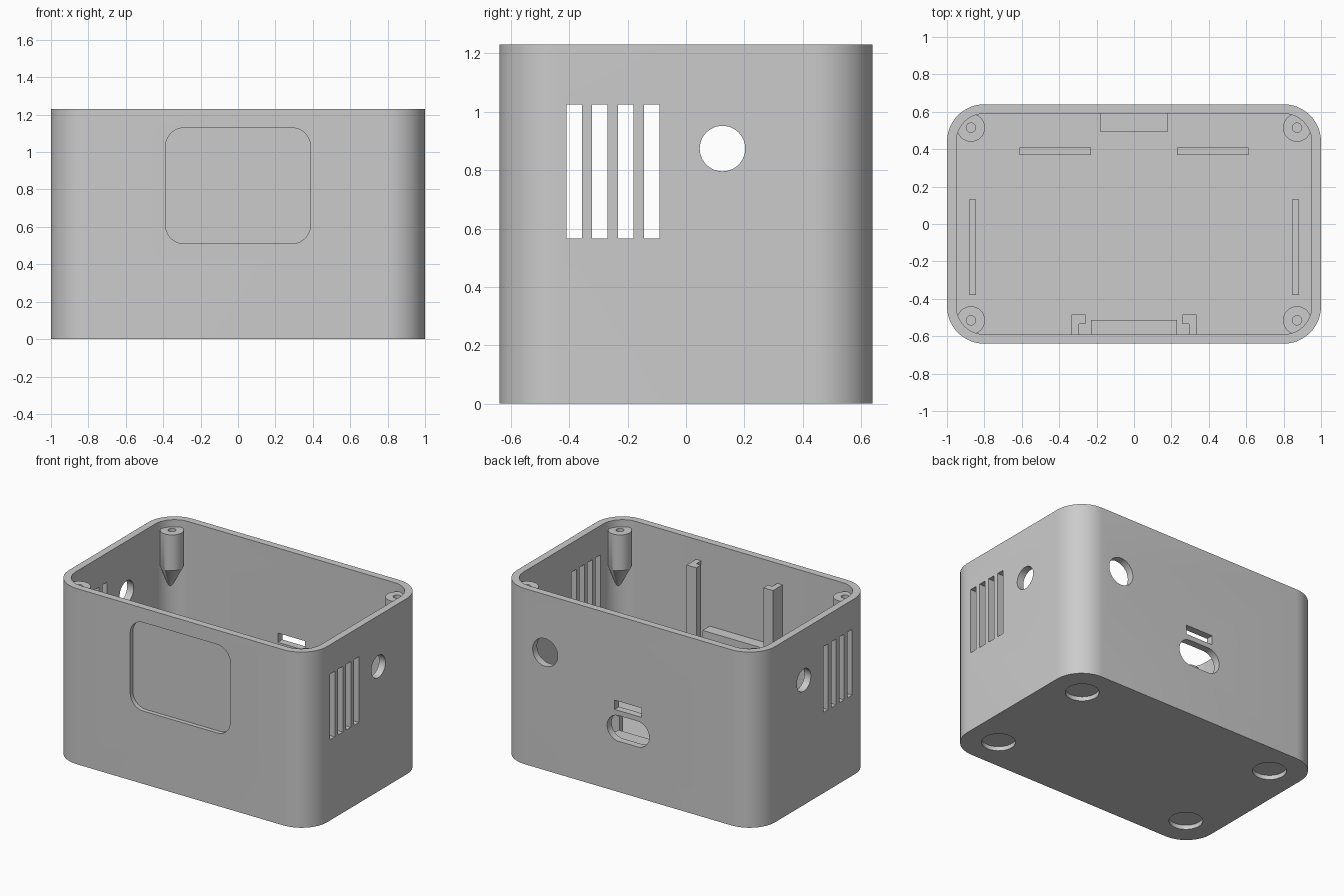
import bpy, bmesh, math
from mathutils import Vector

cube = bpy.data.objects.get("Cube")
if cube:
    bpy.data.objects.remove(cube, do_unlink=True)

GREY = bpy.data.materials.new("plain grey")
GREY.use_nodes = True
GREY.diffuse_color = (0.6, 0.6, 0.6, 1)
GREY.node_tree.nodes["Principled BSDF"].inputs["Base Color"].default_value = (0.6, 0.6, 0.6, 1)

HALF_X, HALF_Y, HEIGHT = 1.0, 0.64, 1.23
WALL, FLOOR, RADIUS = 0.05, 0.05, 0.2
SIGNS = (-1, 1)


def rounded(cu, cv, hu, hv, r, seg=12):
    """Outline of a rounded rectangle from its centre, half sizes and radius."""
    pts = []
    for q, (su, sv) in enumerate(((1, 1), (-1, 1), (-1, -1), (1, -1))):
        for i in range(seg + 1):
            a = (q + i / seg) * math.pi / 2
            pts.append((cu + su * (hu - r) + r * math.cos(a),
                        cv + sv * (hv - r) + r * math.sin(a)))
    return [p for i, p in enumerate(pts)
            if (Vector(p) - Vector(pts[i - 1])).length > 1e-5]


def disc(cu, cv, r):
    return rounded(cu, cv, r, r, r)


def rect(u0, u1, v0, v1):
    return [(u0, v0), (u1, v0), (u1, v1), (u0, v1)]


def loft(name, rings):
    """Closed solid through rings that have equal point counts."""
    bm = bmesh.new()
    loops = [[bm.verts.new(p) for p in ring] for ring in rings]
    for a, b in zip(loops, loops[1:]):
        for i in range(len(a)):
            bm.faces.new((a[i - 1], a[i], b[i], b[i - 1]))
    bm.faces.new(loops[0])
    bm.faces.new(loops[-1])
    bmesh.ops.recalc_face_normals(bm, faces=bm.faces)
    mesh = bpy.data.meshes.new(name)
    bm.to_mesh(mesh)
    bm.free()
    mesh.materials.append(GREY)
    obj = bpy.data.objects.new(name, mesh)
    bpy.context.scene.collection.objects.link(obj)
    return obj


def prism(name, outline, lo, hi, axis="Z"):
    """Extrude an outline along an axis between two depths."""
    place = {"X": lambda u, v, d: (d, u, v),
             "Y": lambda u, v, d: (u, d, v),
             "Z": lambda u, v, d: (u, v, d)}[axis]
    return loft(name, [[place(u, v, d) for u, v in outline] for d in (lo, hi)])


def cut(target, outline, lo, hi, axis="Z"):
    """Subtract a prism from the target and discard the cutter."""
    cutter = prism("cutter", outline, lo, hi, axis)
    cutter.hide_render = True
    mod = target.modifiers.new("cut", "BOOLEAN")
    mod.operation, mod.solver, mod.object = "DIFFERENCE", "EXACT", cutter
    bpy.context.view_layer.update()
    graph = bpy.context.evaluated_depsgraph_get()
    mesh = bpy.data.meshes.new_from_object(target.evaluated_get(graph))
    target.modifiers.clear()
    target.data = mesh
    bpy.data.objects.remove(cutter, do_unlink=True)


def smooth(obj):
    bpy.ops.object.select_all(action="DESELECT")
    obj.select_set(True)
    bpy.context.view_layer.objects.active = obj
    bpy.ops.object.shade_smooth_by_angle(angle=math.radians(30))


# Open-topped case
case = prism("case_shell", rounded(0, 0, HALF_X, HALF_Y, RADIUS), 0, HEIGHT)
cut(case, rounded(0, 0, HALF_X - WALL, HALF_Y - WALL, RADIUS - WALL), FLOOR, HEIGHT + 0.1)

# Shallow display recess in the front
cut(case, rounded(0, 0.82, 0.387, 0.31, 0.1), -0.8, -HALF_Y + 0.03, "Y")

# Vents and round port through each side wall
for s in SIGNS:
    lo, hi = sorted((s * 0.92, s * 1.1))
    for i in range(4):
        y = -0.41 + i * 0.0885
        cut(case, rect(y, y + 0.053, 0.565, 1.025), lo, hi, "X")
    cut(case, disc(0.125, 0.874, 0.078), lo, hi, "X")

# Back openings: round port, plug slot and tab slot
cut(case, disc(0.643, 0.825, 0.097), 0.56, 0.7, "Y")
cut(case, rounded(0, 0.445, 0.163, 0.09, 0.09), 0.56, 0.7, "Y")
cut(case, rect(-0.105, 0.105, 0.57, 0.635), 0.56, 0.7, "Y")

# Foot recesses underneath
for sx in SIGNS:
    for sy in SIGNS:
        cut(case, disc(sx * 0.77, sy * 0.41, 0.107), -0.1, 0.03)
smooth(case)

# Screw posts with tapered undersides that run into the corners
for sx, side in ((-1, "right"), (1, "left")):
    for sy, end in ((-1, "front"), (1, "back")):
        x, y = sx * 0.872, sy * 0.515
        top = [(u, v, 1.18) for u, v in disc(x, y, 0.075)]
        low = [(u, v, 0.93) for u, v, _ in top]
        tip = [(u, v, 0.74) for u, v in disc(sx * 0.922, sy * 0.562, 0.002)]
        post = loft(f"{end}_{side}_screw_post", [top, low, tip])
        cut(post, disc(x, y, 0.025), 0.98, 1.3)
        smooth(post)

# Floor ribs and display rails, mirrored left and right
for s, side in ((-1, "right"), (1, "left")):
    prism(f"{side}_side_rib", rect(s * 0.845, s * 0.883, -0.38, 0.13), 0.03, 0.4)
    prism(f"{side}_back_rib", rect(s * 0.23, s * 0.612, 0.37, 0.408), 0.03, 0.4)
    rail = [(0.335, -0.6), (0.335, -0.485), (0.26, -0.485),
            (0.26, -0.535), (0.295, -0.535), (0.295, -0.6)]
    prism(f"{side}_display_rail", [(s * u, v) for u, v in rail], 0.03, 1.09)

# Supports under the display and the plug slot
prism("display_ledge", rect(-0.23, 0.23, -0.6, -0.512), 0.03, 0.65)
prism("plug_shelf", rect(-0.18, 0.18, 0.492, 0.6), 0.03, 0.35)
